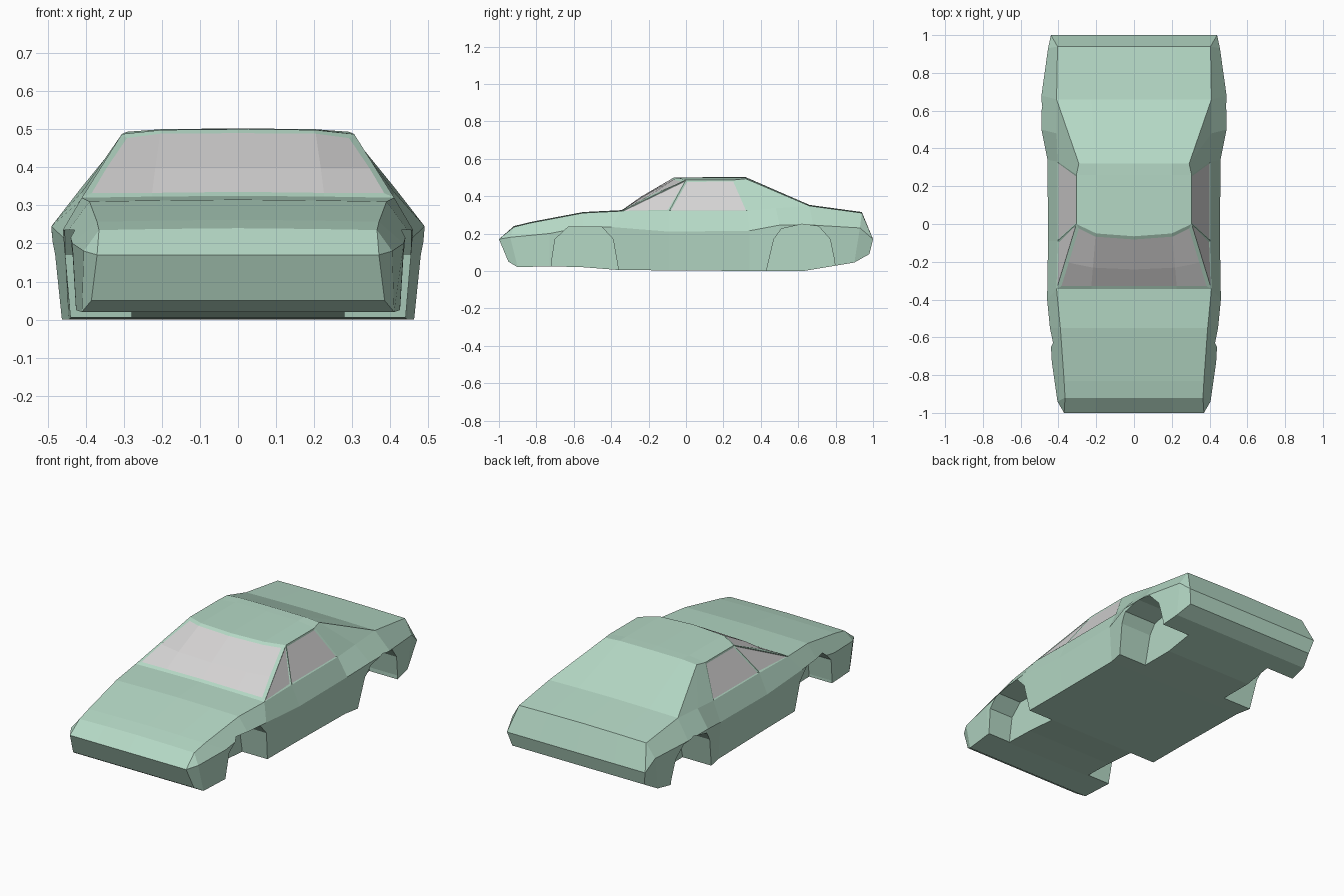
import bpy, bmesh
from mathutils import Vector

if "Cube" in bpy.data.objects:
    bpy.data.objects.remove(bpy.data.objects["Cube"])


def material(name, rgb):
    m = bpy.data.materials.new(name)
    m.diffuse_color = (*rgb, 1)
    m.use_nodes = True
    m.node_tree.nodes["Principled BSDF"].inputs["Base Color"].default_value = m.diffuse_color
    return m


PAINT = material("pale_green_paint", (0.46, 0.69, 0.56))
GLASS = material("light_grey_glass", (0.66, 0.65, 0.65))


def finish(bm, name):
    mesh = bpy.data.meshes.new(name)
    bm.to_mesh(mesh)
    bm.free()
    for m in (PAINT, GLASS):
        mesh.materials.append(m)
    ob = bpy.data.objects.new(name, mesh)
    bpy.context.collection.objects.link(ob)
    return ob


# Lengthwise lines of the right half, nose to tail
sill = [(.385, -.95, .05), (.41, -.90, .02), (.425, -.73, .025), (.43, -.55, .02),
        (.44, -.36, .005), (.44, -.09, .003), (.445, .34, 0), (.47, .47, 0),
        (.475, .63, 0), (.45, .90, .045), (.42, .98, .09)]
belt = [(.37, -1, .17), (.405, -.94, .18), (.435, -.73, .20), (.445, -.55, .235),
        (.46, -.40, .235), (.455, -.09, .21), (.458, .34, .215), (.49, .50, .245),
        (.49, .68, .245), (.455, .93, .23), (.44, 1, .17)]
shoulder = [belt[0], (.365, -.92, .235), (.37, -.83, .257), (.39, -.55, .31),
            (.41, -.345, .32), (.405, -.09, .32), (.405, .33, .32), (.41, .48, .335),
            (.41, .66, .348), (.405, .94, .31), belt[10]]
# Roof rail departs from the shoulder only along the cabin
rail = list(shoulder)
rail[5:8] = [(.305, 0, .487), (.305, .26, .487), (.292, .32, .493)]
inner = [(x * .55, y, z + (.003 if 0 < i < 10 else 0)) for i, (x, y, z) in enumerate(rail)]
inner[5:8] = [(.2, -.05, .498), (.2, .26, .5), (.2, .32, .5)]
centre = [(0, y, z + (.002 if 0 < i < 10 else 0)) for i, (x, y, z) in enumerate(inner)]
centre[5:8] = [(0, -.065, .5), (0, .26, .502), (0, .32, .501)]

# Body shell lofted through closed rings
bm = bmesh.new()
rings = []
for i in range(len(sill)):
    right = [line[i] for line in (sill, belt, shoulder, rail, inner)]
    left = [(-x, y, z) for x, y, z in reversed(right)]
    ring = [(0, sill[i][1], sill[i][2])] + right + [centre[i]] + left
    rings.append([bm.verts.new(p) for p in ring])
n = len(rings[0])
for i in range(len(rings) - 1):
    for j in range(n):
        k = (j + 1) % n
        f = bm.faces.new((rings[i][j], rings[i][k], rings[i + 1][k], rings[i + 1][j]))
        if i == 4 and 4 <= j <= 7:
            f.material_index = 1          # windscreen
        elif i in (4, 5) and j in (3, 8):
            f.material_index = 2          # side windows
bm.faces.new(rings[0])
bm.faces.new(rings[-1])
bmesh.ops.remove_doubles(bm, verts=bm.verts[:], dist=.0005)
bmesh.ops.recalc_face_normals(bm, faces=bm.faces[:])

# Side windows, slightly recessed
side = [f for f in bm.faces if f.material_index == 2]
rim = bmesh.ops.inset_individual(bm, faces=side, thickness=.012, depth=-.003)["faces"]
for f in rim:
    f.material_index = 0
for f in side:
    f.material_index = 1

# Windscreen with a painted surround
screen = [f for f in bm.faces if f.material_index == 1 and f not in side]
rim = bmesh.ops.inset_region(bm, faces=screen, thickness=.02, use_even_offset=True)["faces"]
for f in rim:
    f.material_index = 0

# Gentle horizontal bend across the windscreen
geom = set(screen)
for f in screen:
    geom.update(f.edges)
    geom.update(f.verts)
cut = bmesh.ops.bisect_plane(bm, geom=list(geom), plane_co=(0, 0, .392), plane_no=(0, 0, 1))
for v in cut["geom_cut"]:
    if isinstance(v, bmesh.types.BMVert):
        v.co += Vector((0, -.003, .005))
body = finish(bm, "car_body")

# Wheel arch profiles in (y, z)
front_arch = [(-.725, -.1), (-.72, .04), (-.70, .17), (-.63, .235), (-.45, .235),
              (-.39, .17), (-.36, 0), (-.355, -.1)]
rear_arch = [(.42, -.1), (.43, 0), (.47, .17), (.51, .225), (.62, .25), (.71, .238),
             (.77, .17), (.795, .05), (.80, -.1)]


def cut_arch(profile, s):
    cb = bmesh.new()
    face = cb.faces.new([cb.verts.new((s * .28, y, z)) for y, z in profile])
    ext = bmesh.ops.extrude_face_region(cb, geom=[face])["geom"]
    for v in ext:
        if isinstance(v, bmesh.types.BMVert):
            v.co.x = s * .7
    bmesh.ops.recalc_face_normals(cb, faces=cb.faces[:])
    cutter = finish(cb, "wheel_arch_cutter")
    cutter.hide_render = True
    mod = body.modifiers.new("wheel_arch", "BOOLEAN")
    mod.operation = "DIFFERENCE"
    mod.solver = "EXACT"
    mod.object = cutter
    bpy.context.view_layer.objects.active = body
    bpy.ops.object.modifier_apply(modifier=mod.name)
    bpy.data.objects.remove(cutter)


for s in (1, -1):
    cut_arch(front_arch, s)
    cut_arch(rear_arch, s)
